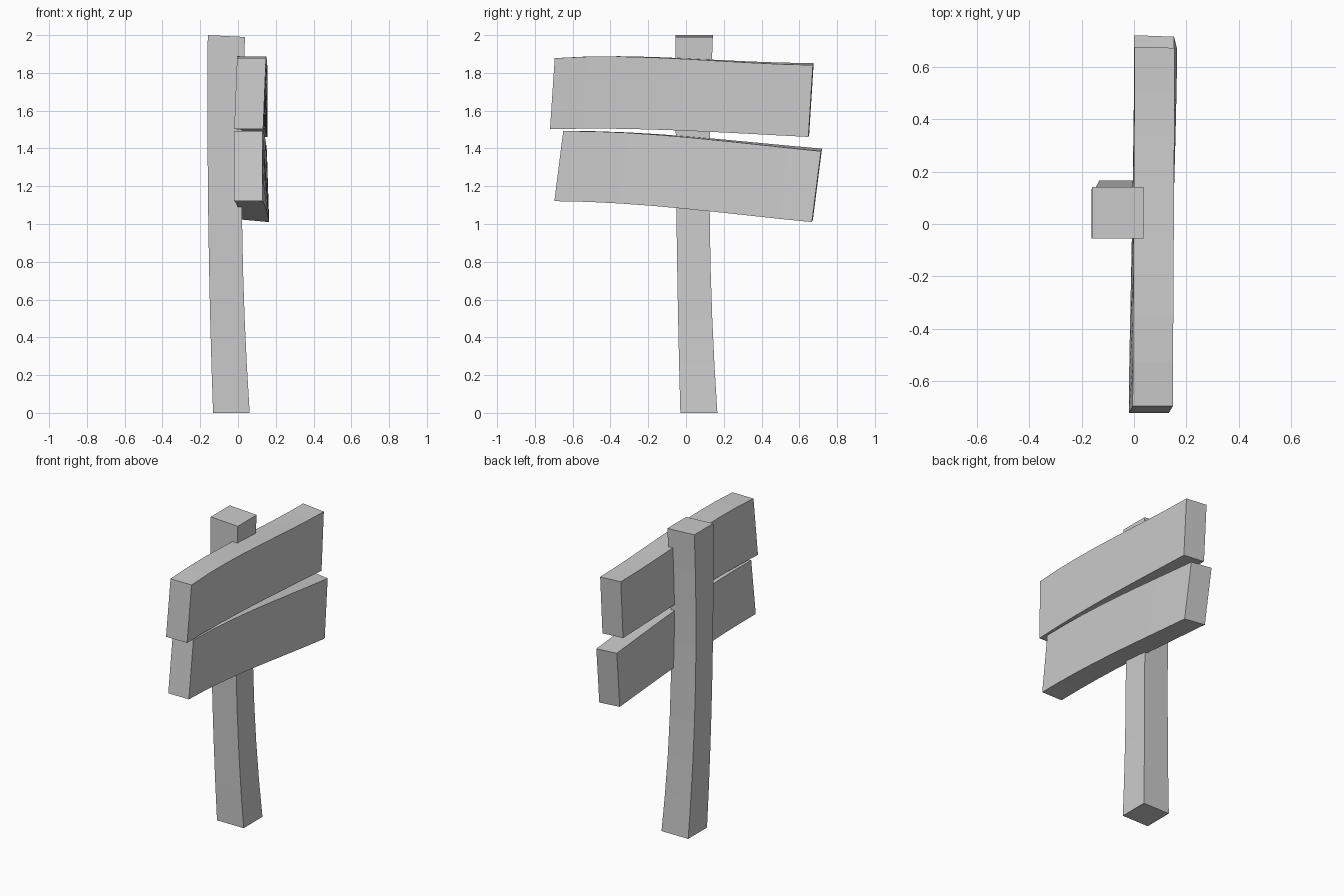
import bpy, bmesh
from mathutils import Vector

if "Cube" in bpy.data.objects:
    bpy.data.objects.remove(bpy.data.objects["Cube"])


def blend(points, ts, t):
    # smooth curve through the station points
    out = Vector((0, 0, 0))
    for i, p in enumerate(points):
        w = 1.0
        for j, tj in enumerate(ts):
            if j != i:
                w *= (t - tj) / (ts[i] - tj)
        out += Vector(p) * w
    return out


def warped_beam(name, stations, ts, steps):
    # loft a four-cornered section through the stations and cap both ends
    bm = bmesh.new()
    rings = []
    for s in range(steps + 1):
        rings.append([bm.verts.new(blend([st[c] for st in stations], ts, s / steps))
                      for c in range(4)])
    for a, b in zip(rings, rings[1:]):
        for c in range(4):
            d = (c + 1) % 4
            bm.faces.new((a[c], a[d], b[d], b[c]))
    bm.faces.new(rings[0][::-1])
    bm.faces.new(rings[-1])
    bmesh.ops.recalc_face_normals(bm, faces=bm.faces)
    mesh = bpy.data.meshes.new(name)
    bm.to_mesh(mesh)
    bm.free()
    obj = bpy.data.objects.new(name, mesh)
    bpy.context.collection.objects.link(obj)
    return obj


def post_section(x0, x1, y0, y1, z, drop=0.0):
    return [(x0, y0, z), (x1, y0, z - drop), (x1, y1, z - drop), (x0, y1, z)]


def plank_section(x_top, x_low, top, low, tilt=0.0, width=0.153):
    # top and low are (y, z) of the inner edges; tilt lowers the outer edges
    (yt, zt), (yl, zl) = top, low
    return [(x_top, yt, zt), (x_top + width, yt - tilt * 0.4, zt - tilt),
            (x_low + width, yl - tilt * 0.4, zl - tilt), (x_low, yl, zl)]


# gently bowed square post
warped_beam("post", [
    post_section(-0.132, 0.062, -0.03, 0.166, 0.0),
    post_section(-0.157, 0.022, -0.05, 0.126, 1.0),
    post_section(-0.16, 0.037, -0.055, 0.142, 2.0, 0.01)], [0, 0.5, 1], 8)

# upper board
warped_beam("upper_board", [
    plank_section(-0.005, -0.02, (-0.695, 1.878), (-0.72, 1.502)),
    plank_section(-0.003, -0.013, (-0.33, 1.888), (-0.35, 1.506), 0.002),
    plank_section(0.0, -0.005, (0.18, 1.868), (0.15, 1.492), 0.005),
    plank_section(0.002, 0.002, (0.676, 1.852), (0.652, 1.472), 0.011)],
    [0, 0.267, 0.637, 1], 8)

# lower board
warped_beam("lower_board", [
    plank_section(-0.02, -0.02, (-0.65, 1.492), (-0.697, 1.121), 0, 0.15),
    plank_section(-0.014, -0.012, (-0.33, 1.486), (-0.37, 1.112), 0.002, 0.15),
    plank_section(-0.004, 0.003, (0.18, 1.449), (0.14, 1.073), 0.007, 0.15),
    plank_section(0.0, 0.012, (0.72, 1.399), (0.672, 1.024), 0.014)],
    [0, 0.235, 0.608, 1], 8)
